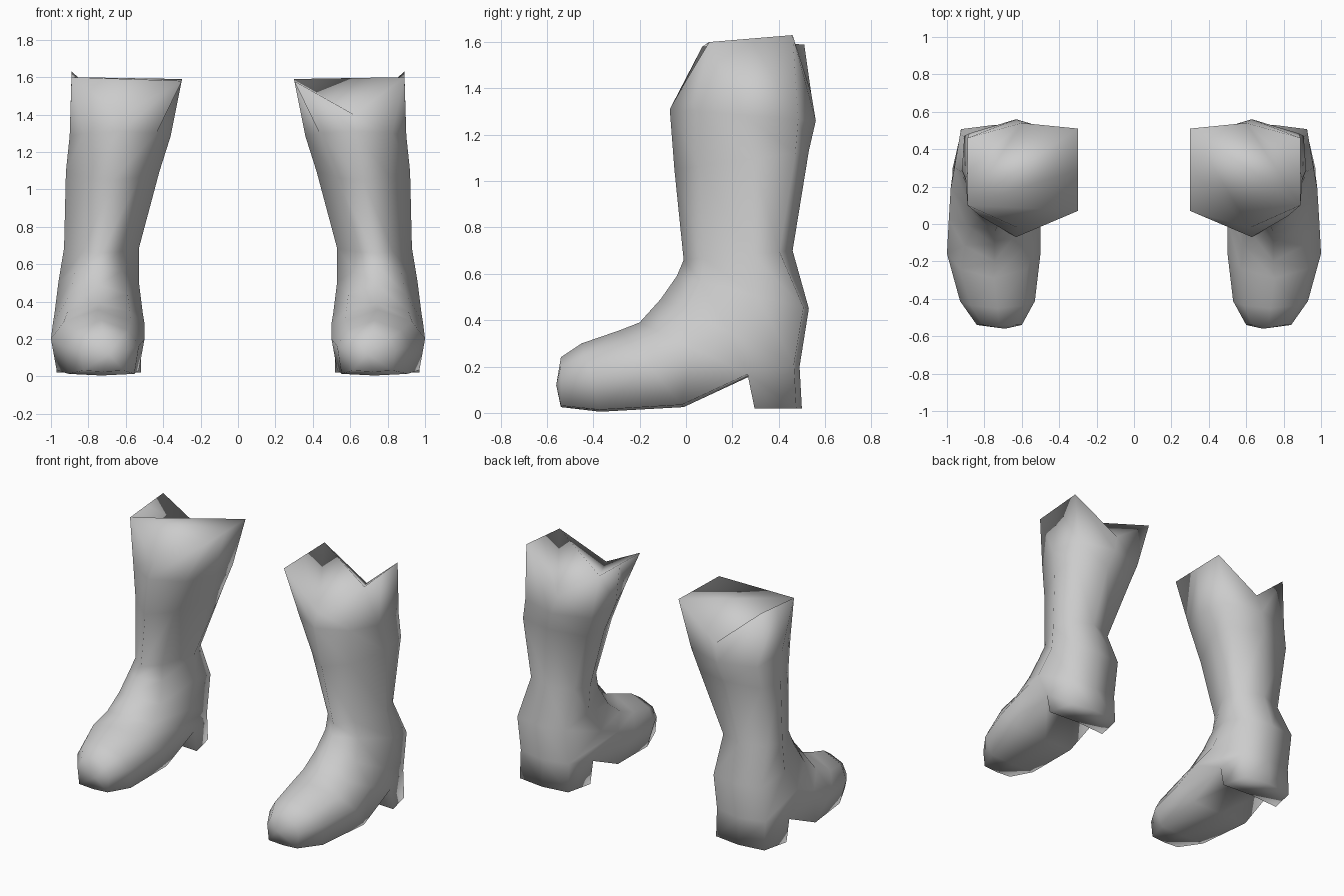
import bpy, bmesh, math
from mathutils import Vector

cube = bpy.data.objects.get("Cube")
if cube:
    bpy.data.objects.remove(cube)

leather = bpy.data.materials.new("grey leather")
leather.use_nodes = True
grey = (0.6, 0.6, 0.6, 1)
leather.diffuse_color = grey
leather.node_tree.nodes["Principled BSDF"].inputs["Base Color"].default_value = grey

# Boot sections, calf to toe: front (y, z), back (y, z), inner x, outer x,
# front corner width, back corner width, side position, back corner position
SECTIONS = [
    ((-.07, 1.31), (.56, 1.26), .36, .9, .72, .93, .5, .88),
    ((-.05, 1.05), (.53, 1.13), .42, .92, .58, .95, .58, .9),
    ((-.01, .66), (.46, .70), .53, .93, .5, .82, .62, .88),
    ((-.04, .59), (.53, .45), .53, .96, .58, .84, .6, .96),
    ((-.11, .49), (.49, .2), .51, .98, .66, .78, .5, .96),
    ((-.2, .39), (.28, .16), .5, .99, .68, .92, .47, .97),
    ((-.29, .355), (-.01, .025), .5, 1.0, .72, .88, .47, .97),
    ((-.45, .3), (-.37, .005), .53, .93, .72, .88, .47, .97),
    ((-.54, .24), (-.54, .025), .6, .84, .75, .9, .47, .97),
]
HEEL_SEAT = 5   # section row at the back of the heel
# Shaft rim: front dip, outer corners, back dip, inner corners
RIM = [(.62, -.02, 1.4), (.89, .1, 1.6), (.89, .28, 1.615), (.89, .46, 1.63),
       (.6, .54, 1.38), (.3, .51, 1.59), (.3, .29, 1.585), (.3, .07, 1.58)]


def section(front, back, inner, outer, wide_front, wide_back, t_side, t_back):
    """Eight points around one boot section."""
    mid, half = (inner + outer) / 2, (outer - inner) / 2
    f, b = Vector((mid, *front)), Vector((mid, *back))
    layout = [(0, 0), (wide_front, .18), (1, t_side), (wide_back, t_back),
              (0, 1), (-wide_back, t_back), (-1, t_side), (-wide_front, .18)]
    return [f.lerp(b, t) + Vector((w * half, 0, 0)) for w, t in layout]


def loft(bm, rings):
    rows = [[bm.verts.new(p) for p in ring] for ring in rings]
    faces = []
    for a, b in zip(rows, rows[1:]):
        strip = []
        for i in range(len(a)):
            j = (i + 1) % len(a)
            strip.append(bm.faces.new((a[i], a[j], b[j], b[i])))
        faces.append(strip)
    return rows, faces


def build_boot(label, side):
    # Shaft and foot in one skin
    bm = bmesh.new()
    rows, faces = loft(bm, [RIM] + [section(*s) for s in SECTIONS])

    # Rounded toe cap
    toe = bm.verts.new((.69, -.56, .12))
    last = rows[-1]
    for i in range(len(last)):
        bm.faces.new((last[i], last[(i + 1) % len(last)], toe))

    # Folded rim closure, ridged from the outer front to the inner back
    front, b, bc, c, back, e, ea, a = rows[0]
    if side < 0:
        closure = [(front, b, a), (a, b, ea), (ea, b, e)]
    else:
        closure = [(front, b, e), (front, e, ea), (front, ea, a)]
    for tri in closure + [(b, back, e), (b, bc, back), (bc, c, back)]:
        bm.faces.new(tri)

    # Heel block drawn down from the underside
    seat = faces[HEEL_SEAT][3:5]
    grown = bmesh.ops.extrude_face_region(bm, geom=seat)["geom"]
    for v in grown:
        if isinstance(v, bmesh.types.BMVert):
            v.co.z = .02
            v.co.y += .03 if v.co.y < .35 else .01
    bmesh.ops.delete(bm, geom=seat, context='FACES_ONLY')

    for v in bm.verts:
        v.co.x *= side
    bmesh.ops.recalc_face_normals(bm, faces=bm.faces)
    mesh = bpy.data.meshes.new(label + "_boot")
    bm.to_mesh(mesh)
    bm.free()
    mesh.materials.append(leather)
    obj = bpy.data.objects.new(label + "_boot", mesh)
    bpy.context.collection.objects.link(obj)
    bpy.ops.object.select_all(action='DESELECT')
    obj.select_set(True)
    bpy.context.view_layer.objects.active = obj
    bpy.ops.object.shade_smooth_by_angle(angle=math.radians(180))


for label, side in (("left", 1), ("right", -1)):
    build_boot(label, side)
